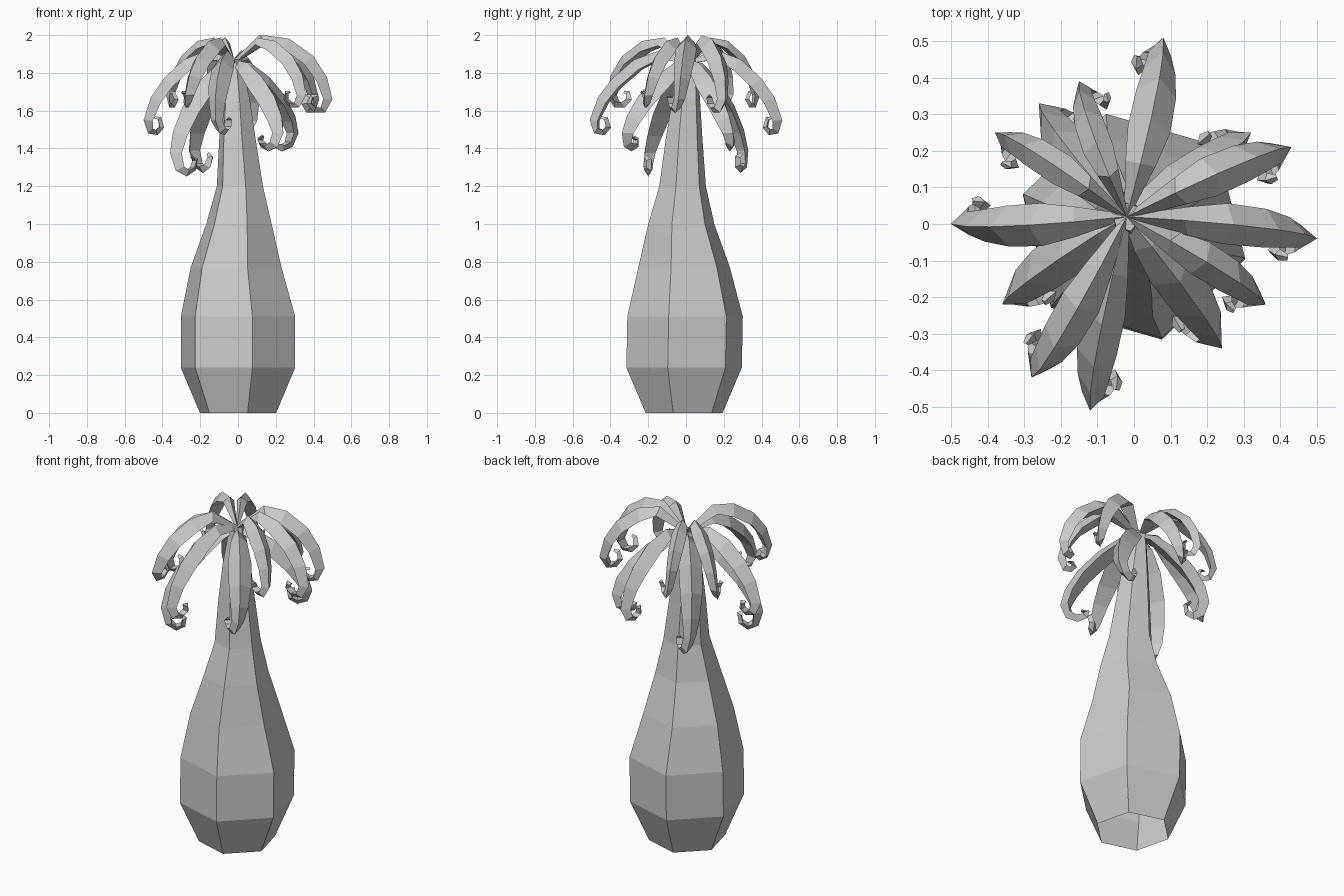
import bpy, math
from mathutils import Vector

if "Cube" in bpy.data.objects:
    bpy.data.objects.remove(bpy.data.objects["Cube"])


def make_object(name, rings, cap_start=True):
    # Skin equal-sized rings of points into a flat-shaded mesh
    n = len(rings[0])
    verts = [p for ring in rings for p in ring]
    faces = [tuple(reversed(range(n)))] if cap_start else []
    for i in range(len(rings) - 1):
        for k in range(n):
            a, b = i * n + k, i * n + (k + 1) % n
            faces.append((a, b, b + n, a + n))
    faces.append(tuple(range(len(verts) - n, len(verts))))
    mesh = bpy.data.meshes.new(name)
    mesh.from_pydata(verts, [], faces)
    obj = bpy.data.objects.new(name, mesh)
    bpy.context.collection.objects.link(obj)
    bpy.context.view_layer.objects.active = obj
    bpy.ops.object.mode_set(mode='EDIT')
    bpy.ops.mesh.select_all(action='SELECT')
    bpy.ops.mesh.normals_make_consistent(inside=False)
    bpy.ops.object.mode_set(mode='OBJECT')
    obj.select_set(False)
    return obj


# Bottle-shaped six-sided trunk, open underneath: z, radius, centre x, centre y
trunk = [(0, .21, 0, -.01), (.24, .315, .0, -.01), (.51, .315, .0, -.005),
         (.77, .25, -.01, -.01), (1.0, .18, .005, -.025), (1.2, .127, .01, -.018),
         (1.45, .1, -.003, -.01), (1.65, .077, -.01, 0), (1.87, .04, -.02, .02)]
rings = []
for z, r, cx, cy in trunk:
    rings.append([(cx + r * math.cos(math.radians(44 + 60 * k)),
                   cy + r * math.sin(math.radians(44 + 60 * k)), z) for k in range(6)])
make_object("trunk", rings, cap_start=False)

# Frond ridge paths seen from the side (reach, height)
HIGH = [(0, 0), (.15, .13), (.28, .11), (.40, .02), (.47, -.09), (.5, -.21),
        (.465, -.28), (.41, -.28), (.375, -.235), (.395, -.185), (.43, -.185)]
MID = [(0, 0), (.15, .05), (.28, .0), (.39, -.10), (.46, -.20), (.5, -.32),
       (.475, -.39), (.42, -.40), (.385, -.36), (.4, -.305), (.435, -.3)]
LOW = [(0, 0), (.12, -.02), (.26, -.11), (.39, -.24), (.47, -.37), (.5, -.48),
       (.47, -.57), (.40, -.60), (.34, -.57), (.33, -.51), (.38, -.49)]
# Half width, thickness and sideways lean along any frond
SECTION = [(.008, .02, 0), (.04, .045, -.008), (.056, .06, -.012), (.053, .06, -.012),
           (.042, .055, -.008), (.03, .045, 0), (.026, .034, .018), (.022, .028, .034),
           (.02, .024, .046), (.016, .02, .056), (.008, .01, .06)]
CROWN = Vector((-.02, .02, 1.87))


def make_frond(name, tip, path, side, width, height):
    out = Vector((tip[0] - CROWN.x, tip[1] - CROWN.y, 0))
    scale = out.length / .5
    out.normalize()
    across = Vector((-out.y, out.x, 0))
    pts = [Vector((r * scale, z * height)) for r, z in path]
    rings = []
    for i, (p, (w, d, lean)) in enumerate(zip(pts, SECTION)):
        t = (pts[min(i + 1, len(pts) - 1)] - pts[max(i - 1, 0)]).normalized()
        inner = p + Vector((t.y, -t.x)) * d * width
        # Triangular section: outer ridge and two inner edges
        rings.append([CROWN + out * q.x + Vector((0, 0, q.y))
                      + across * (off * width + side * lean)
                      for q, off in ((p, 0), (inner, -w), (inner, w))])
    make_object(name, rings)


# Frond tip (x, y), path, curl side, width factor, height factor
FRONDS = [((.50, -.04), HIGH, -1, 1, 1), ((.43, .21), HIGH, -1, 1, 1),
          ((-.38, .25), HIGH, 1, .8, .9), ((-.15, .39), HIGH, -1, .75, .9),
          ((-.28, -.42), HIGH, -1, 1, .9), ((.36, -.22), HIGH, -1, .9, .9),
          ((.08, .51), MID, 1, 1.05, 1), ((-.50, 0), MID, -1, 1.05, 1),
          ((-.12, -.51), MID, 1, 1.05, 1),
          ((-.26, .33), LOW, -1, 1.15, 1), ((-.36, -.22), LOW, 1, 1.15, 1.03),
          ((.24, -.34), LOW, -1, 1.15, .81), ((.32, .25), LOW, 1, 1.15, .81)]
for i, frond in enumerate(FRONDS):
    make_frond(f"frond_{i + 1}", *frond)
